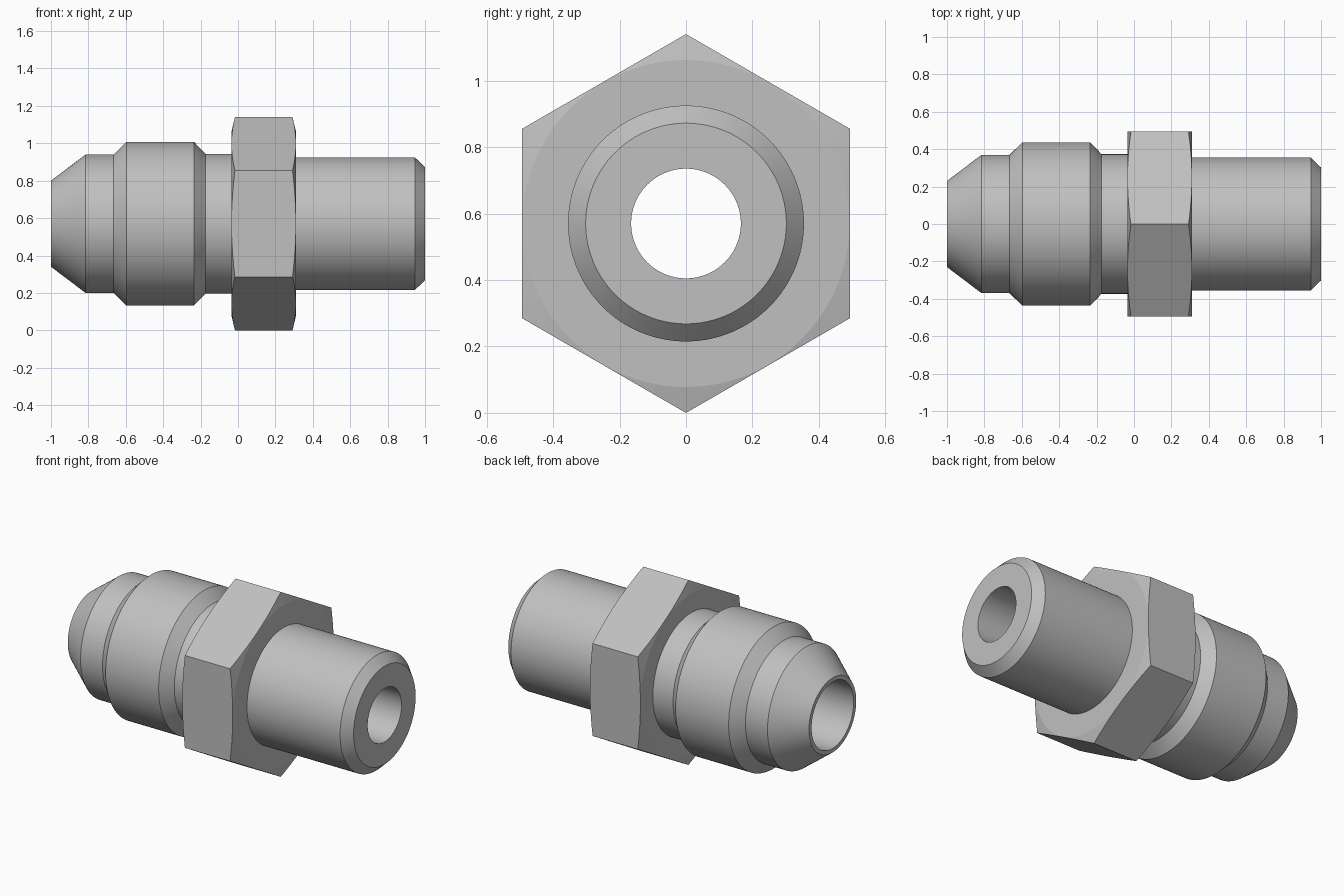
import bpy
import bmesh
from math import sin, cos, tau, radians

AXIS_Z = 0.57      # height of the fitting's centre line
HEX_R = 0.57       # hexagon corner radius
HEX_X0, HEX_X1 = -0.035, 0.31

cube = bpy.data.objects.get("Cube")
if cube:
    bpy.data.objects.remove(cube, do_unlink=True)

steel = bpy.data.materials.new("plain_steel_grey")
steel.use_nodes = True
steel.diffuse_color = (0.53, 0.53, 0.53, 1)
steel.node_tree.nodes["Principled BSDF"].inputs["Base Color"].default_value = steel.diffuse_color


def lathe(name, profile, segments):
    """Revolve a closed (x, radius) profile about the centre line."""
    bm = bmesh.new()
    rings = []
    for i in range(segments):
        a = tau * i / segments
        rings.append([bm.verts.new((x, r * sin(a), AXIS_Z + r * cos(a))) for x, r in profile])
    n = len(profile)
    for i in range(segments):
        here, after = rings[i], rings[(i + 1) % segments]
        for j in range(n):
            k = (j + 1) % n
            bm.faces.new((here[j], here[k], after[k], after[j]))
    bmesh.ops.recalc_face_normals(bm, faces=bm.faces)
    mesh = bpy.data.meshes.new(name)
    bm.to_mesh(mesh)
    bm.free()
    mesh.materials.append(steel)
    obj = bpy.data.objects.new(name, mesh)
    bpy.context.collection.objects.link(obj)
    return obj


def activate(obj):
    bpy.ops.object.select_all(action='DESELECT')
    obj.select_set(True)
    bpy.context.view_layer.objects.active = obj


# Turned body: coned nose, collar, neck, plain spigot, then the stepped bore
body = lathe("turned_body", [
    (-1.0, 0.23), (-0.815, 0.37), (-0.665, 0.37), (-0.597, 0.437),
    (-0.235, 0.437), (-0.173, 0.373), (0.1, 0.373), (0.1, 0.355),
    (0.945, 0.355), (1.0, 0.302),
    (1.0, 0.165), (0.1, 0.165), (0.06, 0.205), (-1.0, 0.205),
], 128)
activate(body)
bpy.ops.object.shade_smooth_by_angle(angle=radians(20))

# Hexagonal nut section, with corners trimmed by a chamfered turning
nut = lathe("hex_nut", [
    (HEX_X0, 0.25), (HEX_X0, HEX_R), (HEX_X1, HEX_R), (HEX_X1, 0.25),
], 6)
trim = lathe("chamfer_cutter", [
    (HEX_X0, 0.32), (HEX_X0, 0.492), (HEX_X0 + 0.022, 0.585),
    (HEX_X1 - 0.022, 0.585), (HEX_X1, 0.492), (HEX_X1, 0.32),
], 96)
trim.hide_render = True
chamfer = nut.modifiers.new("chamfer", 'BOOLEAN')
chamfer.operation = 'INTERSECT'
chamfer.solver = 'EXACT'
chamfer.object = trim
activate(nut)
bpy.ops.object.modifier_apply(modifier=chamfer.name)
bpy.data.objects.remove(trim, do_unlink=True)
activate(nut)
bpy.ops.object.shade_smooth_by_angle(angle=radians(10))
